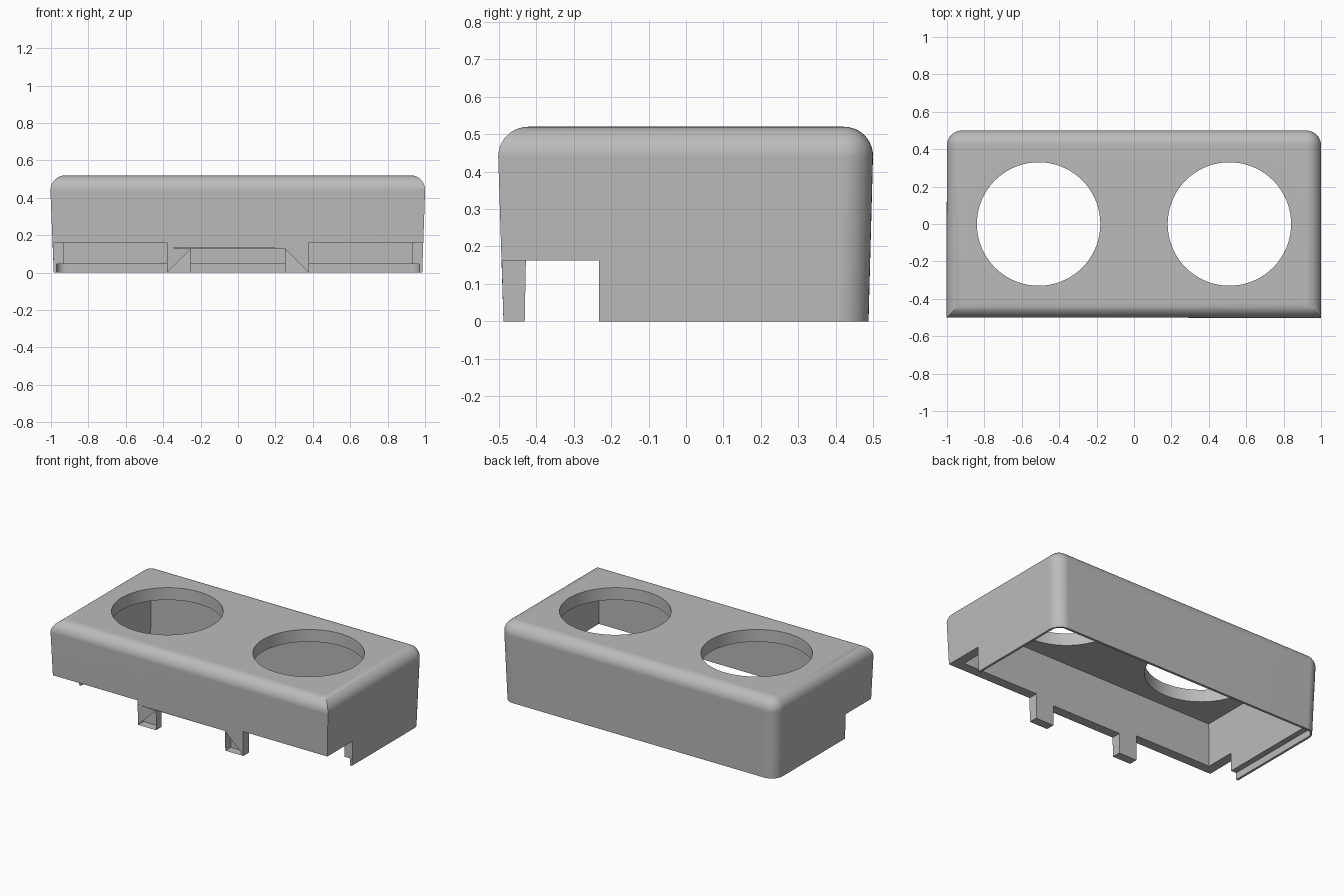
import bpy, bmesh, math
from mathutils import Vector

if "Cube" in bpy.data.objects:
    bpy.data.objects.remove(bpy.data.objects["Cube"])

grey = bpy.data.materials.new("plain_grey")
grey.use_nodes = True
grey.diffuse_color = (0.5, 0.5, 0.5, 1)
grey.node_tree.nodes["Principled BSDF"].inputs["Base Color"].default_value = (0.5, 0.5, 0.5, 1)


def make_object(name, bm):
    bmesh.ops.recalc_face_normals(bm, faces=bm.faces)
    mesh = bpy.data.meshes.new(name)
    bm.to_mesh(mesh)
    bm.free()
    mesh.materials.append(grey)
    obj = bpy.data.objects.new(name, mesh)
    bpy.context.collection.objects.link(obj)
    return obj


def box(low, high, spread_x=0.0, spread_y=0.0):
    """Box between two corners; the top is widened by the spread on each side."""
    bm = bmesh.new()
    bmesh.ops.create_cube(bm, size=1)
    low, high = Vector(low), Vector(high)
    for v in bm.verts:
        top = v.co.z > 0
        sx, sy = math.copysign(1, v.co.x), math.copysign(1, v.co.y)
        v.co = [high[i] if v.co[i] > 0 else low[i] for i in range(3)]
        if top:
            v.co.x += sx * spread_x
            v.co.y += sy * spread_y
    return bm


def round_edges(bm, radius, rule):
    """Round the edges whose midpoint and direction pass the rule."""
    edges = [e for e in bm.edges
             if rule((e.verts[0].co + e.verts[1].co) / 2,
                     abs(e.verts[0].co.z - e.verts[1].co.z) > 0.02)]
    bmesh.ops.bevel(bm, geom=edges, offset=radius, segments=10,
                    profile=0.5, affect='EDGES', clamp_overlap=True)


# Drafted outer body: rounded on top and at the back corners, sharp at the front corners
bm = box((-0.985, -0.488, 0), (0.985, 0.488, 0.52), 0.018, 0.014)
round_edges(bm, 0.08, lambda mid, upright: (mid.y > 0 if upright else mid.z > 0.4))
cover = make_object("cover_shell", bm)

# Cavity, narrowing upwards
cutters = [make_object("cavity_cutter",
                       box((-0.936, -0.433, -0.1), (0.936, 0.433, 0.44), -0.014, -0.01))]

# Thin lip step around the bottom rim
bm = box((-0.97, -0.41, -0.05), (0.97, 0.472, 0.045))
round_edges(bm, 0.05, lambda mid, upright: upright and mid.y > 0)
cutters.append(make_object("lip_cutter", bm))

# Front centre notch
cutters.append(make_object("centre_notch_cutter",
                           box((-0.25, -0.6, -0.2), (0.25, -0.38, 0.13))))

# Corner notches and round openings on both sides
for side, word in ((-1, "right"), (1, "left")):
    xs = sorted((side * 0.38, side * 1.2))
    cutters.append(make_object(word + "_notch_cutter",
                               box((xs[0], -0.7, -0.3), (xs[1], -0.232, 0.162))))
    bm = bmesh.new()
    bmesh.ops.create_cone(bm, cap_ends=True, segments=72, radius1=0.33, radius2=0.33, depth=0.4)
    bmesh.ops.translate(bm, verts=bm.verts, vec=(side * 0.51, 0, 0.5))
    cutters.append(make_object(word + "_hole_cutter", bm))

bpy.ops.object.select_all(action='DESELECT')
cover.select_set(True)
bpy.context.view_layer.objects.active = cover
for cutter in cutters:
    mod = cover.modifiers.new(cutter.name, 'BOOLEAN')
    mod.operation = 'DIFFERENCE'
    mod.solver = 'EXACT'
    mod.object = cutter
    bpy.ops.object.modifier_apply(modifier=mod.name)
    bpy.data.objects.remove(cutter)

# Smooth fillets and hole walls with crisp flat faces
bpy.ops.object.shade_smooth_by_angle(angle=math.radians(30))
weighted = cover.modifiers.new("flat_face_normals", 'WEIGHTED_NORMAL')
weighted.keep_sharp = True
